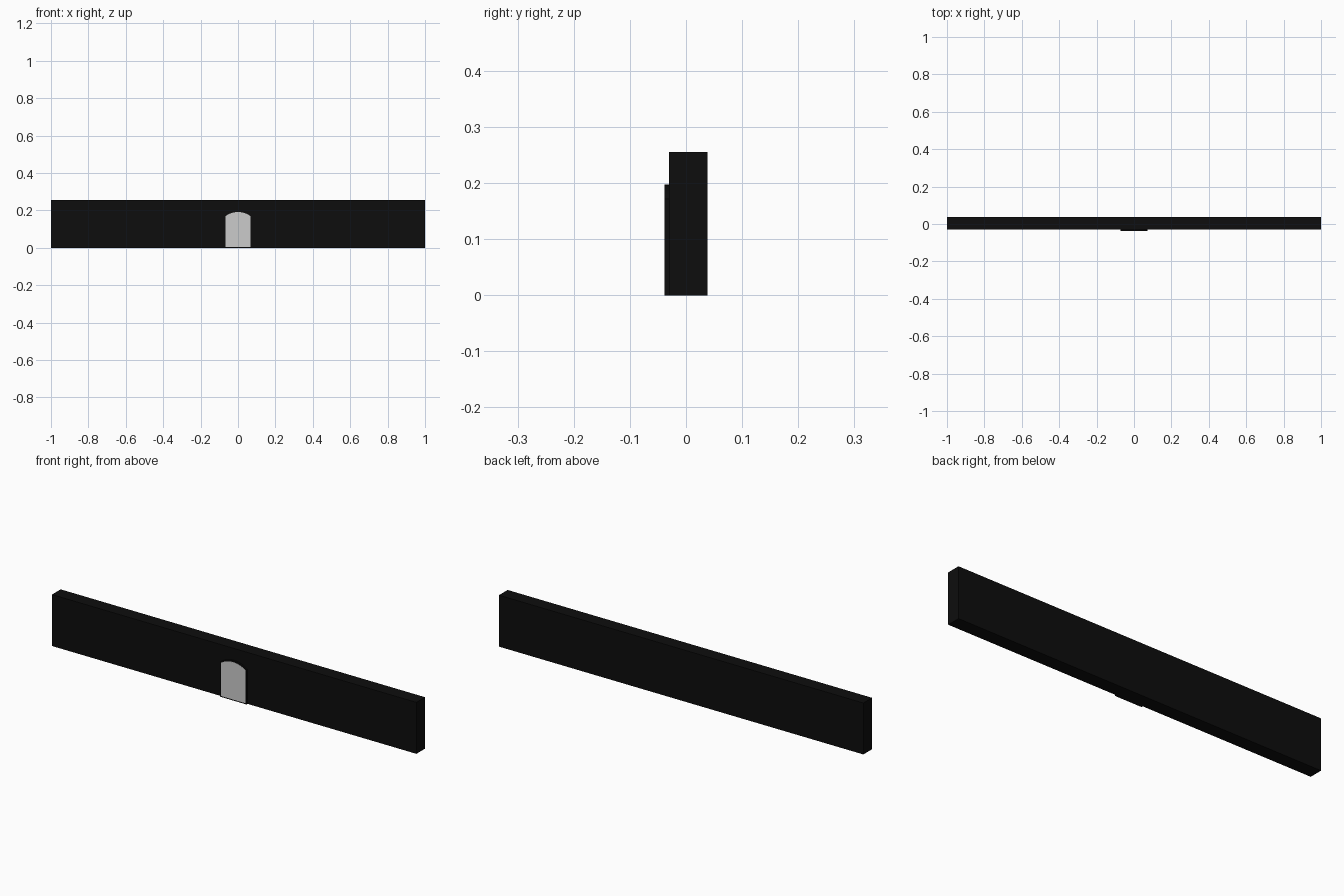
import bpy, bmesh, math

if "Cube" in bpy.data.objects:
    bpy.data.objects.remove(bpy.data.objects["Cube"])


def material(name, value):
    m = bpy.data.materials.new(name)
    m.diffuse_color = (value, value, value, 1)
    m.use_nodes = True
    m.node_tree.nodes["Principled BSDF"].inputs["Base Color"].default_value = m.diffuse_color
    return m


def extrude_profile(name, pts, y0, y1, mat=None):
    """Extrude an (x, z) outline from y0 (front) to y1 (back)."""
    bm = bmesh.new()
    face = bm.faces.new([bm.verts.new((x, y0, z)) for x, z in pts])
    ext = bmesh.ops.extrude_face_region(bm, geom=[face])
    for v in ext["geom"]:
        if isinstance(v, bmesh.types.BMVert):
            v.co.y = y1
    bmesh.ops.recalc_face_normals(bm, faces=bm.faces[:])
    mesh = bpy.data.meshes.new(name)
    bm.to_mesh(mesh)
    bm.free()
    ob = bpy.data.objects.new(name, mesh)
    bpy.context.collection.objects.link(ob)
    if mat:
        mesh.materials.append(mat)
    return ob


def arched_outline(half, bottom, shoulder, top, steps=12):
    """Rectangle whose top edge is a shallow circular arc."""
    rise = top - shoulder
    r = (half * half + rise * rise) / (2 * rise)
    a = math.asin(half / r)
    arc = []
    for i in range(steps + 1):
        t = a - 2 * a * i / steps
        arc.append((r * math.sin(t), top - r + r * math.cos(t)))
    return [(-half, bottom), (half, bottom)] + arc


black = material("black", 0.004)

# Long bar
extrude_profile("long_bar", [(-1, 0), (1, 0), (1, 0.255), (-1, 0.255)],
                -0.03, 0.038, black)

# Arched black backing plate on the front
extrude_profile("arched_frame", arched_outline(0.073, 0.0, 0.172, 0.197),
                -0.038, -0.029, black)

# Grey arched panel, just proud of the backing plate
extrude_profile("arched_panel", arched_outline(0.067, 0.005, 0.169, 0.191),
                -0.0387, -0.036)
